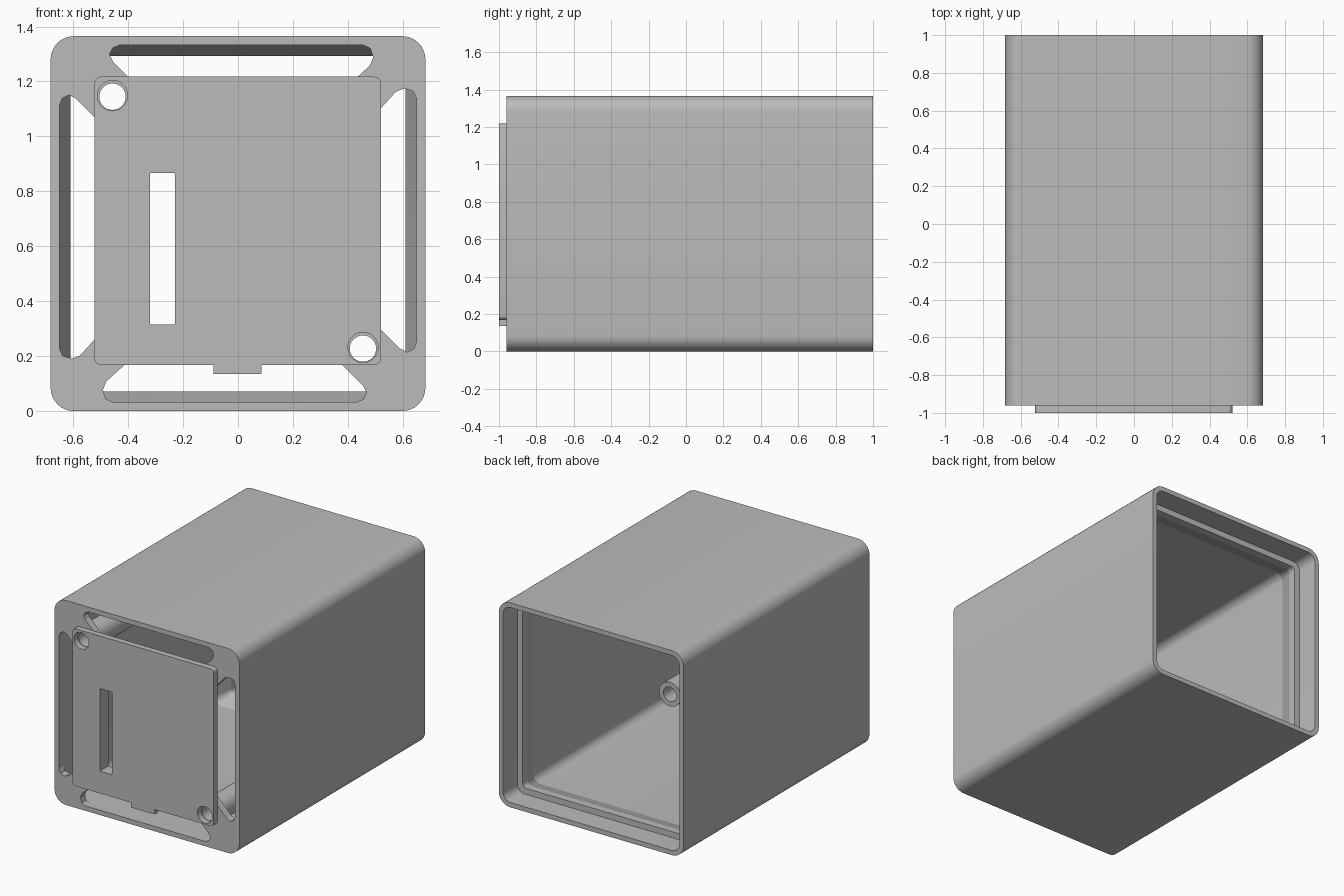
import bpy, bmesh, math

if "Cube" in bpy.data.objects:
    bpy.data.objects.remove(bpy.data.objects["Cube"], do_unlink=True)

H = 0.6825            # half width of the housing, also its centre height
FRONT, BACK = -0.96, 1.0

grey = bpy.data.materials.new("plain grey")
grey.use_nodes = True
grey.diffuse_color = (0.5, 0.5, 0.5, 1)
grey.node_tree.nodes["Principled BSDF"].inputs["Base Color"].default_value = (0.5, 0.5, 0.5, 1)


def loft(name, rings):
    """Closed solid from a list of rings, each (points in x/z, y)."""
    bm = bmesh.new()
    loops = [[bm.verts.new((x, y, z + H)) for x, z in pts] for pts, y in rings]
    n = len(loops[0])
    for a, b in zip(loops, loops[1:]):
        for i in range(n):
            j = (i + 1) % n
            bm.faces.new((a[i], a[j], b[j], b[i]))
    bm.faces.new(loops[0])
    bm.faces.new(loops[-1])
    bmesh.ops.recalc_face_normals(bm, faces=bm.faces)
    mesh = bpy.data.meshes.new(name)
    bm.to_mesh(mesh)
    bm.free()
    mesh.materials.append(grey)
    obj = bpy.data.objects.new(name, mesh)
    bpy.context.collection.objects.link(obj)
    return obj


def rounded(x0, x1, z0, z1, r, seg=8):
    pts = []
    corners = [(x1 - r, z1 - r), (x0 + r, z1 - r), (x0 + r, z0 + r), (x1 - r, z0 + r)]
    for k, (cx, cz) in enumerate(corners):
        for i in range(seg + 1):
            a = math.pi / 2 * (k + i / seg)
            pts.append((cx + r * math.cos(a), cz + r * math.sin(a)))
    return pts


def square(h, r):
    return rounded(-h, h, -h, h, r)


def circle(cx, cz, r, n=40):
    return [(cx + r * math.cos(math.tau * i / n), cz + r * math.sin(math.tau * i / n))
            for i in range(n)]


def prism(name, pts, y0, y1):
    return loft(name, [(pts, y0), (pts, y1)])


def boolean(obj, other, operation="DIFFERENCE"):
    mod = obj.modifiers.new("cut", "BOOLEAN")
    mod.operation = operation
    mod.solver = "EXACT"
    mod.object = other
    bpy.context.view_layer.objects.active = obj
    bpy.ops.object.modifier_apply(modifier=mod.name)
    bpy.data.objects.remove(other, do_unlink=True)


# Housing: square tube closed at the front, with a sloped inner rib and a rear recess
wall, rib = H - 0.032, H - 0.072
housing = loft("housing", [
    (square(H, 0.085), FRONT), (square(H, 0.085), BACK),
    (square(wall, 0.055), BACK), (square(wall, 0.055), 0.85),
    (square(rib, 0.03), 0.85), (square(rib, 0.03), 0.80),
    (square(wall, 0.055), 0.68), (square(wall, 0.055), -0.91)])

# Screw bosses behind two opposite corners of the cover
screws = [(-0.457, 0.462), (0.455, -0.455)]
for x, z in screws:
    boolean(housing, prism("boss", circle(x, z, 0.08), -0.93, -0.48), "UNION")

# Four vent slots around the front, mirrored on the diagonals
slot = [(-0.43, 0.65), (-0.456, 0.64), (-0.468, 0.615), (-0.455, 0.59), (-0.34, 0.475),
        (0.37, 0.475), (0.48, 0.575), (0.492, 0.605), (0.482, 0.638), (0.455, 0.65)]
for s in (1, -1):
    for swap in (False, True):
        pts = [(s * v, s * u) if swap else (s * u, s * v) for u, v in slot]
        boolean(housing, prism("slot_cutter", pts, -1.1, -0.86))

# Front cover plate with a key tab on its lower edge
cover = prism("front_cover", rounded(-0.523, 0.521, -0.515, 0.535, 0.025, 4), -1.0, FRONT)
boolean(cover, prism("tab", rounded(-0.09, 0.085, -0.548, -0.45, 0.002, 1), -1.0, FRONT), "UNION")

# Screw holes and the tall window pass through cover and housing
window = rounded(-0.32, -0.23, 0.315 - H, 0.867 - H, 0.004, 2)
for obj, y0, y1, grow in ((cover, -1.1, -0.9, 0.007), (housing, -1.1, -0.4, 0)):
    for x, z in screws:
        boolean(obj, prism("hole_cutter", circle(x, z + grow * 0.6, 0.048 + grow), y0, y1))
    boolean(obj, prism("window_cutter", window, y0, y1))

# Smooth rounded corners, crisp edges elsewhere
for obj in (housing, cover):
    bpy.ops.object.select_all(action="DESELECT")
    obj.select_set(True)
    bpy.context.view_layer.objects.active = obj
    bpy.ops.object.shade_smooth_by_angle(angle=math.radians(15))
